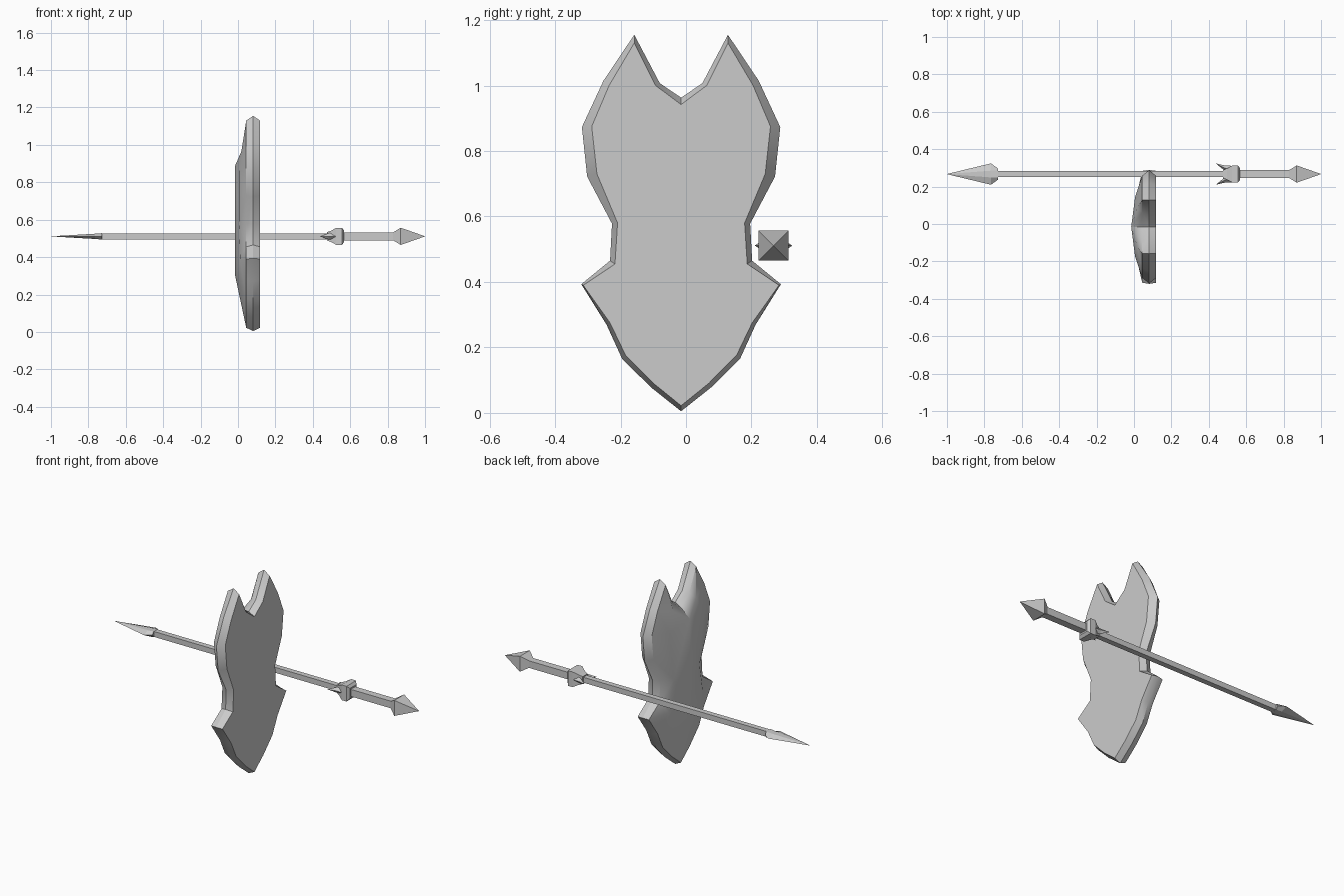
import bpy, bmesh, math

if "Cube" in bpy.data.objects:
    bpy.data.objects.remove(bpy.data.objects["Cube"])

CY = -0.015          # shield centre line
SY, SZ = 0.267, 0.511  # spear axis


def finish(name, bm, smooth=None):
    bmesh.ops.remove_doubles(bm, verts=bm.verts, dist=0.0005)
    bmesh.ops.recalc_face_normals(bm, faces=bm.faces)
    me = bpy.data.meshes.new(name)
    bm.to_mesh(me)
    bm.free()
    ob = bpy.data.objects.new(name, me)
    bpy.context.collection.objects.link(ob)
    if smooth:
        bpy.ops.object.select_all(action='DESELECT')
        ob.select_set(True)
        bpy.context.view_layer.objects.active = ob
        bpy.ops.object.shade_smooth_by_angle(angle=math.radians(smooth))
    return ob


def loft(name, rings):
    """Skin cross-sections (x, [(y, z), ...]) along the spear axis."""
    bm = bmesh.new()
    loops = [[bm.verts.new((x, SY + y, SZ + z)) for y, z in sec] for x, sec in rings]
    n = len(loops[0])
    for a, b in zip(loops, loops[1:]):
        for i in range(n):
            bm.faces.new((a[i], a[(i + 1) % n], b[(i + 1) % n], b[i]))
    bm.faces.new(loops[0])
    bm.faces.new(loops[-1])
    return finish(name, bm)


def square(r):
    return [(-r, -r), (r, -r), (r, r), (-r, r)]


def blade(w, v, h):
    return [(-w, 0), (-v, -h), (v, -h), (w, 0), (v, h), (-v, h)]


# Shield: half outlines (y offset, z) from notch to bottom point
outer = [(0, .963), (.065, 1.007), (.143, 1.155), (.237, 1.015), (.303, .873),
         (.287, .722), (.211, .578), (.217, .465), (.305, .393), (.228, .27),
         (.18, .165), (.092, .078), (0, .005)]
inner = [(0, .942), (.078, 1.0), (.143, 1.13), (.22, 1.0), (.273, .875),
         (.257, .73), (.194, .58), (.202, .455), (.299, .39), (.217, .275),
         (.17, .177), (.084, .09), (0, .022)]
# domed face control points: (x, y offset, z)
dome = {'R0': (-.015, 0, .89), 'R1': (-.015, 0, .30), 'M2': (.018, .105, .965),
        'M4': (.006, .16, .86), 'M6': (.006, .12, .57), 'M8': (.012, .16, .39)}
tris = [(0, 1, 'R0'), (1, 2, 'M2'), (1, 'M2', 'R0'), (2, 3, 'M2'), (3, 4, 'M4'),
        (3, 'M4', 'M2'), (4, 5, 'M4'), (5, 6, 'M6'), (5, 'M6', 'M4'), (6, 7, 'M6'),
        (7, 8, 'M8'), (7, 'M8', 'M6'), (8, 9, 'M8'), (9, 10, 'M8'), (10, 11, 'R1'),
        (10, 'R1', 'M8'), (11, 12, 'R1'), ('R0', 'M2', 'M4'), ('R0', 'M4', 'M6'),
        ('R0', 'M6', 'R1'), ('R1', 'M6', 'M8')]

bm = bmesh.new()
back_loops = []
for s in (1, -1):
    def put(x, p):
        return bm.verts.new((x, CY + s * p[0], p[1]))
    back = [put(.118, p) for p in inner]
    edge = [put(.081, p) for p in outer]
    front = [put(.044, p) for p in inner]
    back_loops.append(back)
    # bevelled rim
    for a, b in ((back, edge), (edge, front)):
        for i in range(12):
            bm.faces.new((a[i], a[i + 1], b[i + 1], b[i]))
    # domed front
    pts = dict(enumerate(front))
    pts.update({k: put(x, (y, z)) for k, (x, y, z) in dome.items()})
    for t in tris:
        bm.faces.new([pts[k] for k in t])
# flat back
bm.faces.new(back_loops[0] + back_loops[1][-2:0:-1])
finish('shield', bm, 30)

# Spear
loft('spear_shaft', [(-.74, square(.016)), (.52, square(.016))])
loft('spear_grip', [(.55, square(.021)), (.829, square(.021)),
                    (.87, square(.046)), (1.0, square(.0003))])
loft('spear_head', [(-1.0, blade(.0006, .0003, .0003)), (-.765, blade(.057, .018, .014)),
                    (-.727, blade(.03, .02, .017))])
loft('spear_collar', [(.475, square(.022)), (.497, square(.03)), (.525, square(.045)),
                      (.556, square(.045)), (.568, square(.03))])

# Swept-back barbs either side of the collar
for s, name in ((1, 'barb_left'), (-1, 'barb_right')):
    loft(name, [(.439, [(s * .056 + y, z) for y, z in square(.0006)]),
                (.485, [(s * y, z) for y, z in
                        ((.018, 0), (.032, -.017), (.046, 0), (.032, .017))]),
                (.525, [(s * y, z) for y, z in
                        ((.01, 0), (.025, -.015), (.044, 0), (.025, .015))])])
